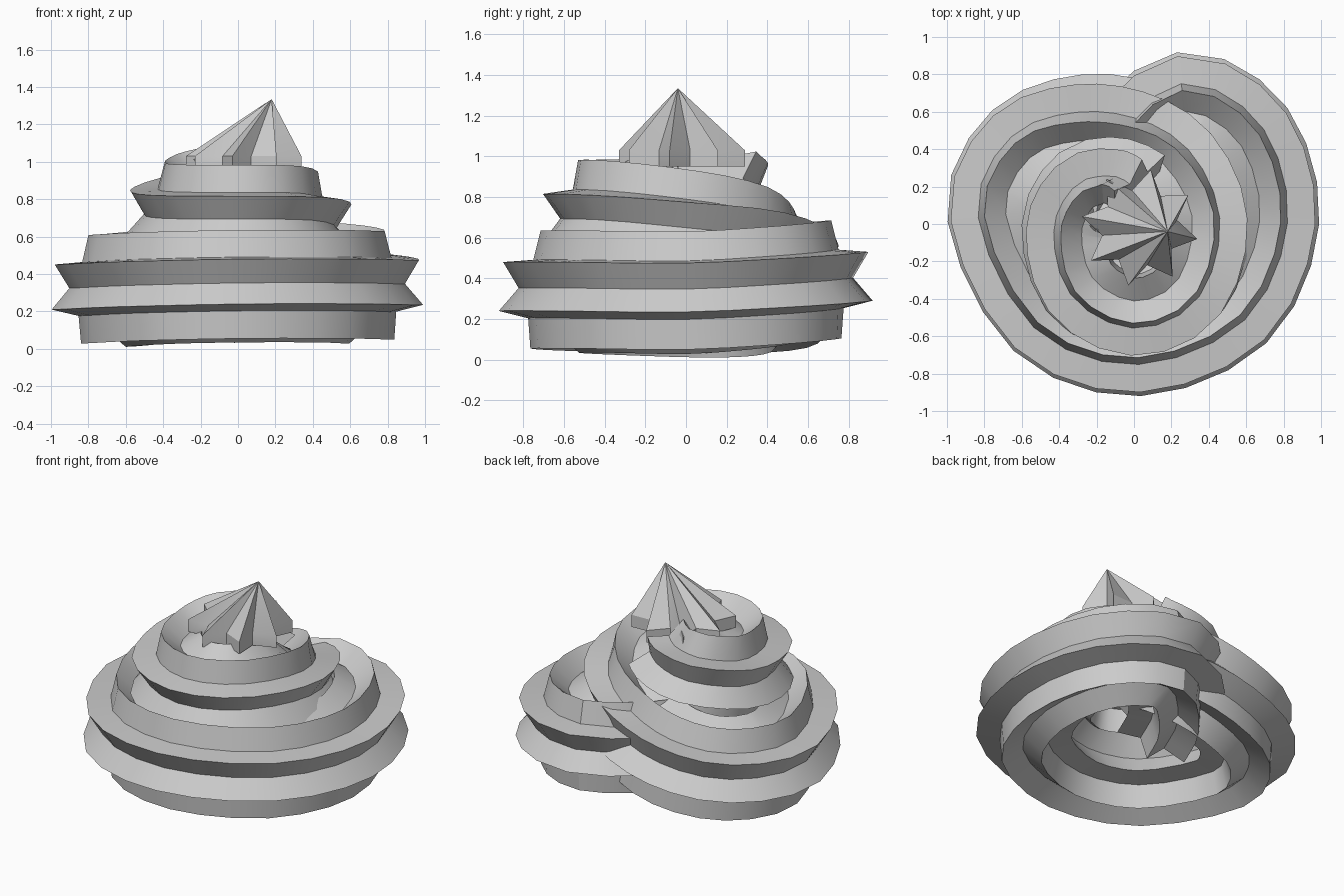
import bpy, bmesh, math
from mathutils import Vector

if "Cube" in bpy.data.objects:
    bpy.data.objects.remove(bpy.data.objects["Cube"])

STAR_OUT, STAR_IN, POINTS = 0.315, 0.204, 8

# Centre line of the piped rope (x, y, z, inward lean in degrees):
# hidden start, wide lower coil, then a smaller upper coil
PATH = [(-0.12, 0.10, 0.33, 5), (0.0, 0.38, 0.36, 5), (0.27, 0.62, 0.385, 5), (0.58, 0.44, 0.36, 5),
        (0.69, 0.02, 0.33, 5), (0.50, -0.42, 0.335, 5), (0.02, -0.62, 0.335, 5), (-0.44, -0.46, 0.325, 4),
        (-0.70, 0.05, 0.31, 4), (-0.56, 0.38, 0.32, 6), (-0.26, 0.49, 0.36, 12), (0.02, 0.45, 0.45, 15),
        (0.23, 0.29, 0.555, 12), (0.325, 0.0, 0.635, 4), (0.23, -0.31, 0.685, 1), (0.0, -0.415, 0.69, 1),
        (-0.23, -0.29, 0.69, 2), (-0.30, -0.03, 0.70, 6), (-0.22, 0.13, 0.745, 11), (-0.10, 0.15, 0.78, 17),
        (0.0, 0.10, 0.83, 20)]


def spline(points, steps):
    """Smooth path through the points"""
    p = [Vector(q) for q in points]
    p = [2 * p[0] - p[1]] + p + [2 * p[-1] - p[-2]]
    out = []
    for i in range(1, len(p) - 2):
        a, b, c, d = p[i - 1:i + 3]
        for s in range(steps):
            t = s / steps
            out.append(0.5 * (2 * b + (c - a) * t + (2 * a - 5 * b + 4 * c - d) * t * t
                              + (3 * b - a - 3 * c + d) * t ** 3))
    out.append(p[-2])
    return out


def star(centre, side, up, phase):
    """Eight-pointed nozzle section"""
    ring = []
    for k in range(POINTS * 2):
        r = STAR_IN if k % 2 else STAR_OUT
        a = phase + math.pi * k / POINTS
        ring.append(centre + side * (r * math.cos(a)) + up * (r * math.sin(a)))
    return ring


def bridge(bm, a, b):
    n = len(a)
    for k in range(n):
        bm.faces.new((a[k], a[(k + 1) % n], b[(k + 1) % n], b[k]))


def finish(bm, name):
    bmesh.ops.recalc_face_normals(bm, faces=bm.faces)
    mesh = bpy.data.meshes.new(name)
    bm.to_mesh(mesh)
    bm.free()
    ob = bpy.data.objects.new(name, mesh)
    bpy.context.collection.objects.link(ob)
    bpy.ops.object.select_all(action='DESELECT')
    ob.select_set(True)
    bpy.context.view_layer.objects.active = ob
    bpy.ops.object.shade_smooth_by_angle(angle=math.radians(30))
    return ob


# Piped cream rope
bm = bmesh.new()
path = spline(PATH, 3)
pts = [p.to_3d() for p in path]
rings = []
for i, c in enumerate(pts):
    t = (pts[min(i + 1, len(pts) - 1)] - pts[max(i - 1, 0)]).normalized()
    side = t.cross(Vector((0, 0, 1))).normalized()
    up = side.cross(t)
    phase = math.pi / 8 - math.radians(path[i][3])
    rings.append([bm.verts.new(v) for v in star(c, side, up, phase)])
for a, b in zip(rings, rings[1:]):
    bridge(bm, a, b)
bm.faces.new(rings[0])
bm.faces.new(rings[-1])
finish(bm, "cream_swirl")

# Pulled-up tip with star base
bm = bmesh.new()
X, Y = Vector((1, 0, 0)), Vector((0, 1, 0))
low, high = [[bm.verts.new(v) for v in star(Vector((0.03, -0.02, z)), X, Y, math.radians(-11))]
             for z in (0.95, 1.03)]
bridge(bm, low, high)
apex = bm.verts.new((0.18, -0.04, 1.335))
for k in range(len(high)):
    bm.faces.new((high[k], high[(k + 1) % len(high)], apex))
bm.faces.new(low)
finish(bm, "cream_tip")
